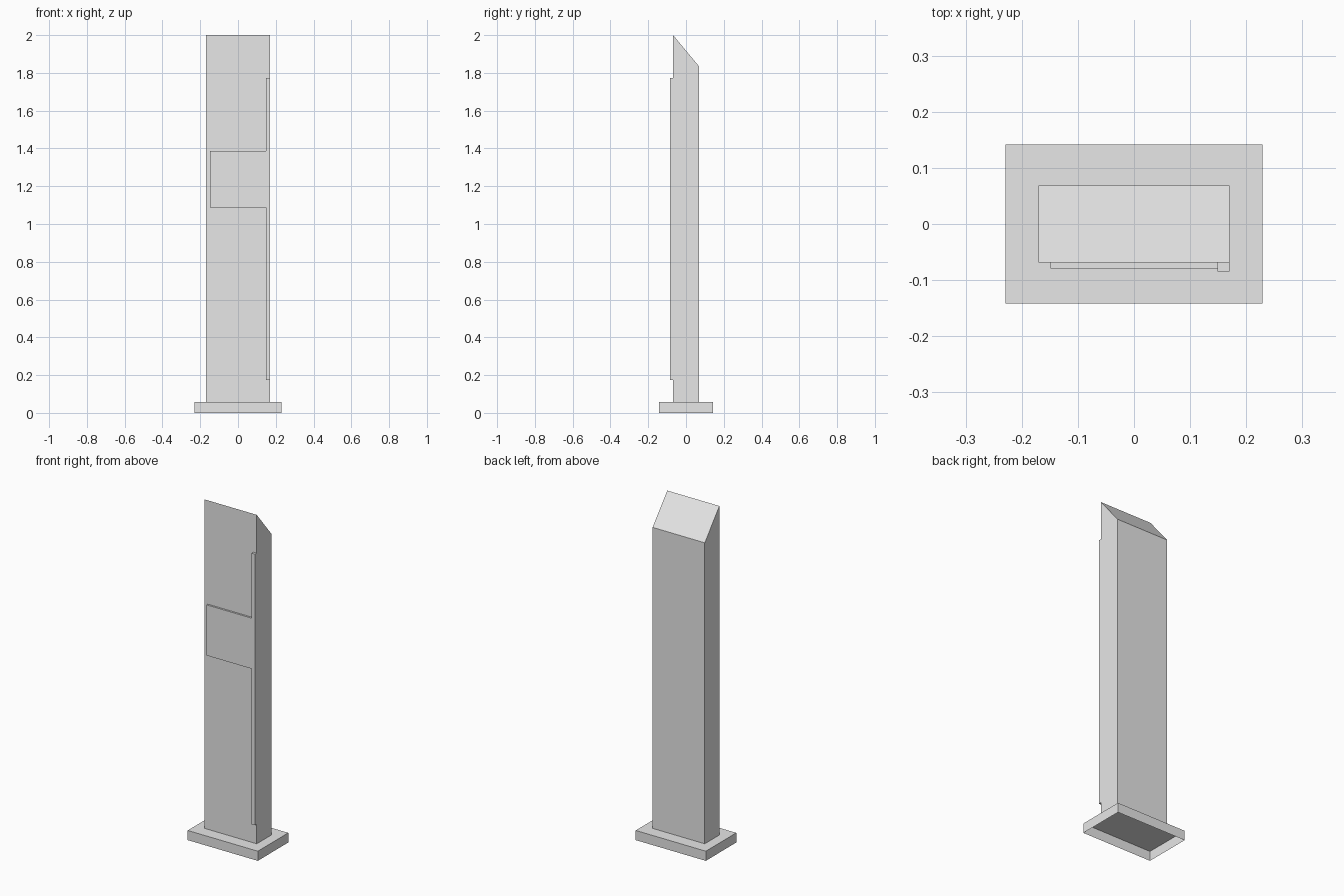
import bpy
import bmesh

if "Cube" in bpy.data.objects:
    bpy.data.objects.remove(bpy.data.objects["Cube"])

grey = bpy.data.materials.new("light_grey")
grey.diffuse_color = (0.8, 0.8, 0.8, 1.0)
grey.use_nodes = True
grey.node_tree.nodes["Principled BSDF"].inputs["Base Color"].default_value = grey.diffuse_color


def finish(name, bm):
    bmesh.ops.recalc_face_normals(bm, faces=bm.faces)
    mesh = bpy.data.meshes.new(name)
    bm.to_mesh(mesh)
    bm.free()
    mesh.materials.append(grey)
    obj = bpy.data.objects.new(name, mesh)
    bpy.context.collection.objects.link(obj)
    return obj


def box(x0, x1, y0, y1, z0, z1):
    bm = bmesh.new()
    bmesh.ops.create_cube(bm, size=1)
    for v in bm.verts:
        v.co.x = x1 if v.co.x > 0 else x0
        v.co.y = y1 if v.co.y > 0 else y0
        v.co.z = z1 if v.co.z > 0 else z0
    return bm


def remove_faces(bm, rule):
    bmesh.ops.delete(bm, geom=[f for f in bm.faces if rule(f)], context='FACES_ONLY')


W, D = 0.1705, 0.0685      # half width and half depth of the pillar
BASE_TOP = 0.057
STRIP_X = 0.149

# Base plinth: a shallow cap, hollow and open underneath
bm = box(-0.229, 0.229, -0.142, 0.142, 0, BASE_TOP)
remove_faces(bm, lambda f: f.calc_center_median().z < 0.001)
finish("base_plinth", bm)

# Pillar with a top sloping down to the back
bm = box(-W, W, -D, D, BASE_TOP, 2.0)
for v in bm.verts:
    if v.co.z > 1 and v.co.y > 0:
        v.co.z = 1.835
remove_faces(bm, lambda f: f.calc_center_median().z < BASE_TOP + 0.001)
finish("pillar", bm)

# Raised trim on the front face; backs left open against the pillar
for name, dims in (
    ("edge_strip", (STRIP_X, W, -0.085, -D, 0.173, 1.774)),
    ("front_panel", (-STRIP_X, STRIP_X, -0.0793, -D, 1.088, 1.387)),
):
    bm = box(*dims)
    remove_faces(bm, lambda f: f.calc_center_median().y > -D - 0.001)
    finish(name, bm)
